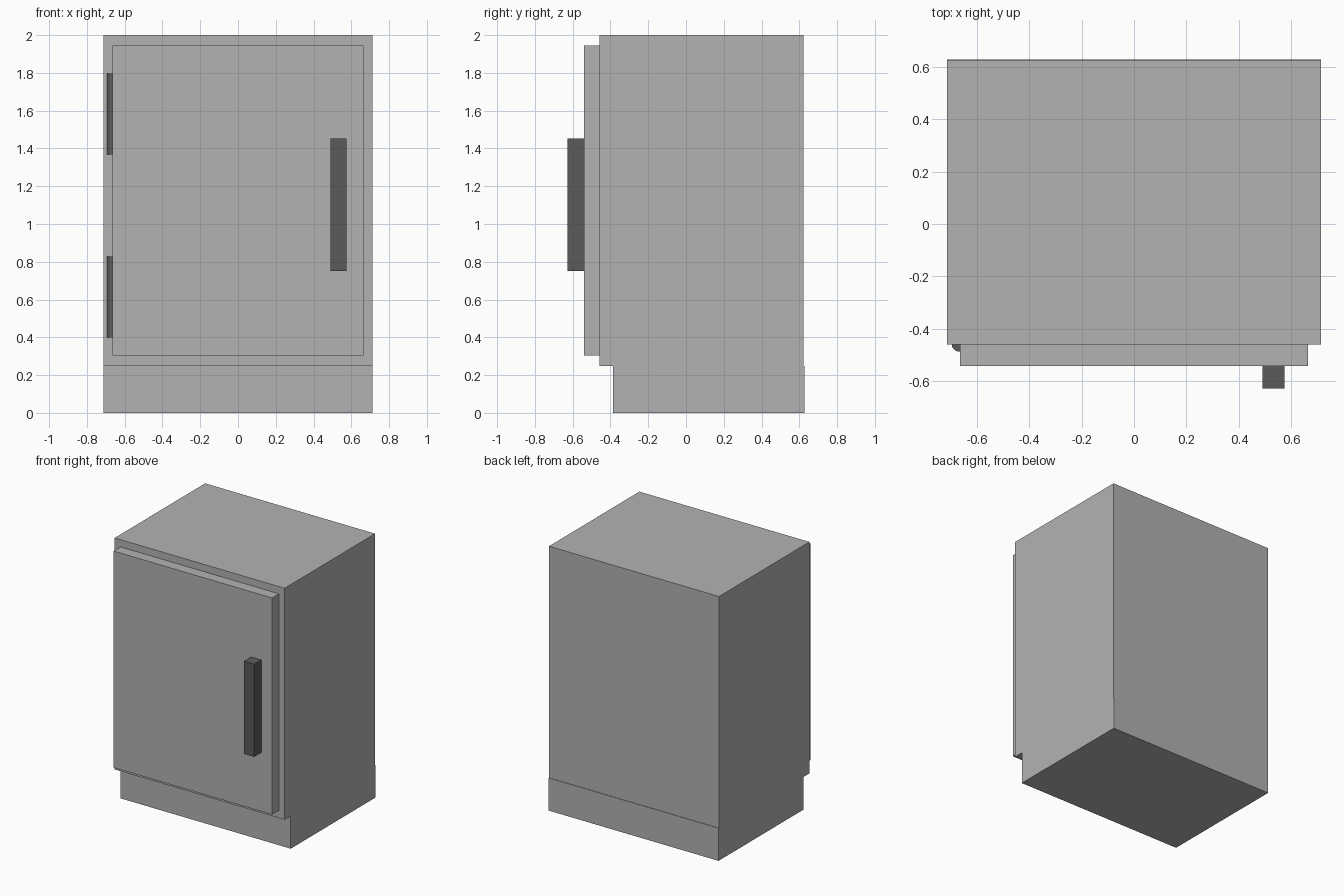
import bpy
import math

if "Cube" in bpy.data.objects:
    bpy.data.objects.remove(bpy.data.objects["Cube"])


def material(name, value):
    m = bpy.data.materials.new(name)
    m.diffuse_color = (value, value, value, 1)
    m.use_nodes = True
    m.node_tree.nodes["Principled BSDF"].inputs["Base Color"].default_value = m.diffuse_color
    return m


light_grey = material("light grey", 0.448)
dark_grey = material("dark grey", 0.105)


def box(name, x, y, z, mat):
    """Box from (min, max) ranges on each axis."""
    bpy.ops.mesh.primitive_cube_add(size=1, location=[sum(r) / 2 for r in (x, y, z)])
    o = bpy.context.object
    o.name = name
    o.scale = [r[1] - r[0] for r in (x, y, z)]
    bpy.ops.object.transform_apply(location=False, rotation=False, scale=True)
    o.data.materials.append(mat)
    return o


def hinge(name, z0, z1):
    """Upright hinge barrel, partly sunk into the cabinet and door."""
    bpy.ops.mesh.primitive_cylinder_add(vertices=32, radius=0.03, depth=z1 - z0,
                                        location=(-0.665, -0.457, (z0 + z1) / 2))
    o = bpy.context.object
    o.name = name
    o.data.materials.append(dark_grey)
    bpy.ops.object.shade_smooth_by_angle(angle=math.radians(30))


# Cabinet with recessed plinth
box("plinth", (-0.712, 0.712), (-0.386, 0.627), (0, 0.247), light_grey)
box("cabinet_body", (-0.712, 0.712), (-0.459, 0.623), (0.247, 2.0), light_grey)

# Door and handle
box("door", (-0.664, 0.664), (-0.541, -0.459), (0.305, 1.945), light_grey)
box("door_handle", (0.489, 0.574), (-0.627, -0.541), (0.75, 1.452), dark_grey)

# Hinges
hinge("lower_hinge", 0.398, 0.828)
hinge("upper_hinge", 1.368, 1.798)
